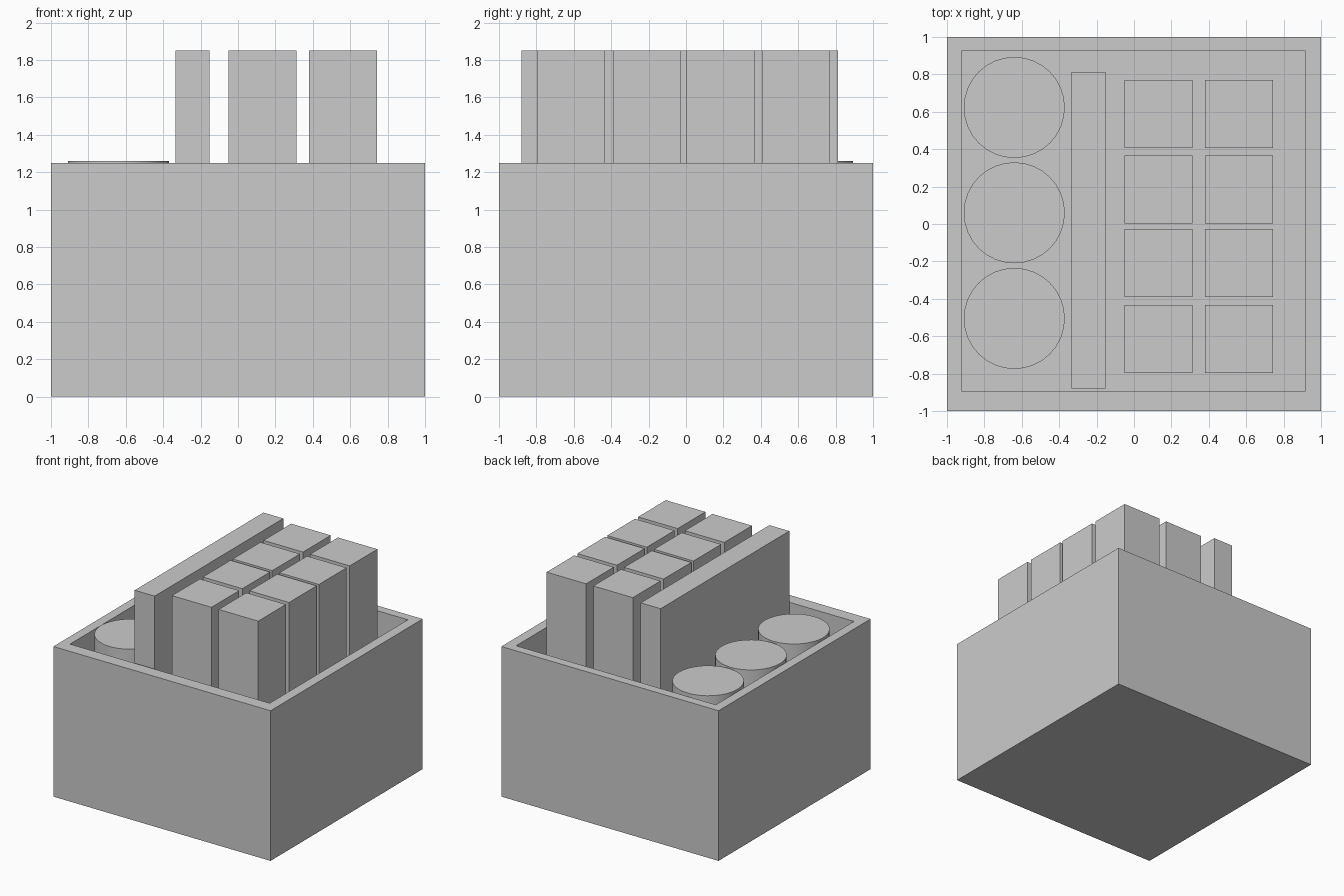
import bpy, bmesh

if "Cube" in bpy.data.objects:
    bpy.data.objects.remove(bpy.data.objects["Cube"])

FLOOR = 0.08   # inside floor of the box
TOP = 1.85     # top of the tall contents


def box(name, x0, x1, y0, y1, z0, z1):
    bpy.ops.mesh.primitive_cube_add(
        size=1, location=((x0 + x1) / 2, (y0 + y1) / 2, (z0 + z1) / 2))
    ob = bpy.context.object
    ob.name = name
    ob.scale = (x1 - x0, y1 - y0, z1 - z0)
    bpy.ops.object.transform_apply(location=False, rotation=False, scale=True)
    return ob


# Open-topped container: inset the top face, then push it down to the floor
crate = box("open_box", -1, 1, -1, 1, 0, 1.25)
bm = bmesh.new()
bm.from_mesh(crate.data)
top = max(bm.faces, key=lambda f: f.calc_center_median().z)
bmesh.ops.inset_region(bm, faces=[top], thickness=0.08)
ox, oy, oz = crate.location
for v in top.verts:
    v.co.x = (0.917 if v.co.x > 0 else -0.922) - ox
    v.co.y = (0.925 if v.co.y > 0 else -0.893) - oy
well = bmesh.ops.extrude_face_region(bm, geom=[top])["geom"]
for v in [g for g in well if isinstance(g, bmesh.types.BMVert)]:
    v.co.z = FLOOR - oz
if top.is_valid:
    bmesh.ops.delete(bm, geom=[top], context="FACES_ONLY")
bmesh.ops.recalc_face_normals(bm, faces=bm.faces)
bm.to_mesh(crate.data)
bm.free()

# Long upright slab beside the blocks
box("long_slab", -0.335, -0.152, -0.88, 0.813, FLOOR, TOP)

# Two columns of four tall square blocks
for i, x in enumerate((-0.05, 0.38)):
    for j, y in enumerate((-0.797, -0.391, 0.002, 0.407)):
        box(f"tall_block_{i}_{j}", x, x + 0.364, y, y + 0.364, FLOOR, TOP)

# Row of three round canisters
for i, y in enumerate((-0.505, 0.06, 0.623)):
    bpy.ops.mesh.primitive_cylinder_add(
        vertices=32, radius=0.27, depth=1.26 - FLOOR,
        location=(-0.64, y, (1.26 + FLOOR) / 2))
    bpy.context.object.name = f"round_canister_{i}"
    bpy.ops.object.shade_smooth_by_angle()
